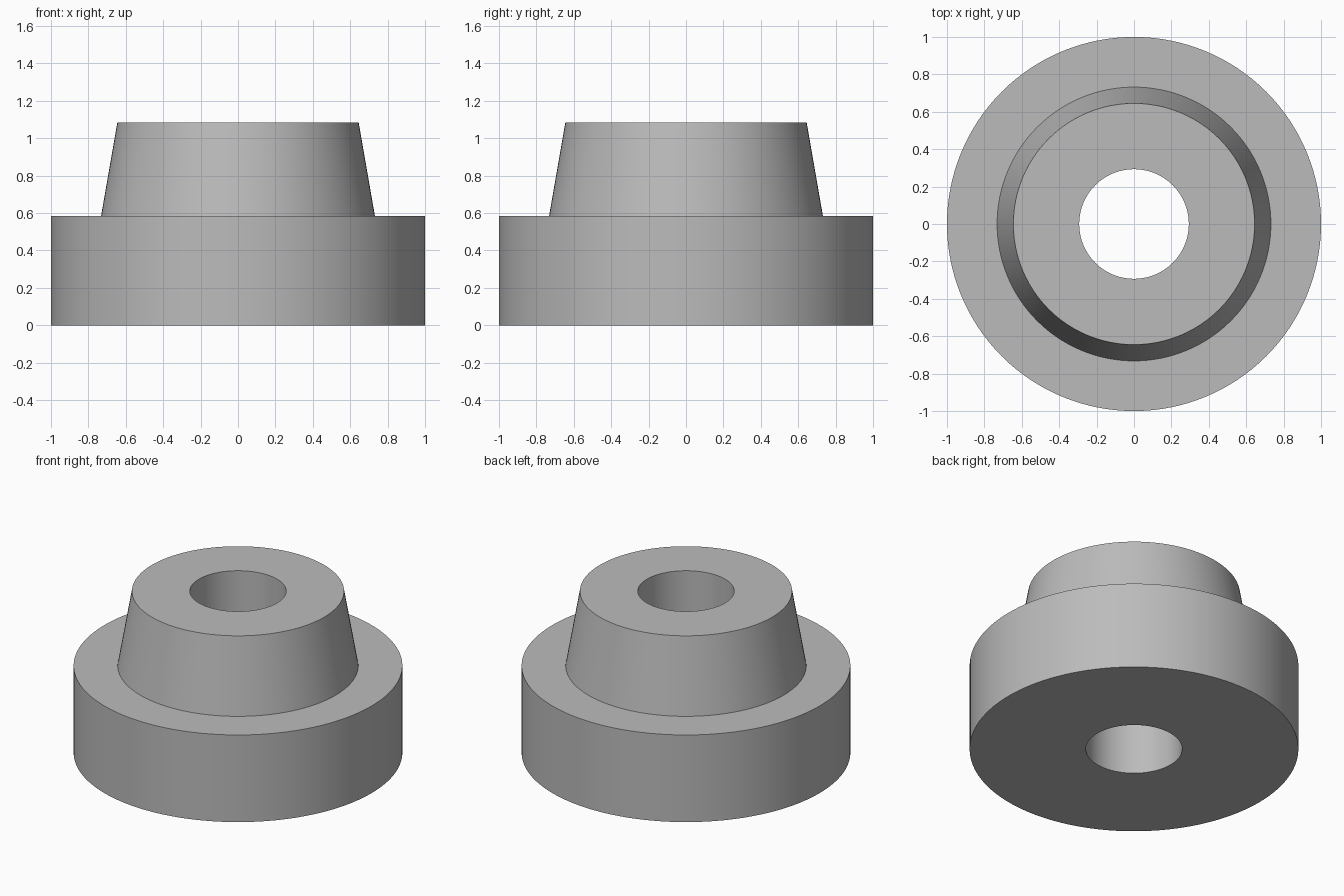
import bpy
import bmesh
from math import cos, sin, tau, radians

cube = bpy.data.objects.get("Cube")
if cube:
    bpy.data.objects.remove(cube, do_unlink=True)

SEGMENTS = 128

# Plain grey material
grey = bpy.data.materials.new("plain_grey")
grey.use_nodes = True
color = (0.5, 0.5, 0.5, 1.0)
grey.diffuse_color = color
grey.node_tree.nodes["Principled BSDF"].inputs["Base Color"].default_value = color


def lathe(name, profile, material):
    """Revolve a closed (radius, height) profile around the z axis."""
    bm = bmesh.new()
    rings = [[bm.verts.new((r * cos(tau * i / SEGMENTS), r * sin(tau * i / SEGMENTS), z))
              for i in range(SEGMENTS)] for r, z in profile]
    for k, ring in enumerate(rings):
        above = rings[(k + 1) % len(rings)]
        for i in range(SEGMENTS):
            j = (i + 1) % SEGMENTS
            bm.faces.new((ring[i], ring[j], above[j], above[i]))
    bmesh.ops.recalc_face_normals(bm, faces=bm.faces)
    mesh = bpy.data.meshes.new(name)
    bm.to_mesh(mesh)
    bm.free()
    mesh.materials.append(material)
    obj = bpy.data.objects.new(name, mesh)
    bpy.context.collection.objects.link(obj)
    bpy.ops.object.select_all(action="DESELECT")
    obj.select_set(True)
    bpy.context.view_layer.objects.active = obj
    bpy.ops.object.shade_smooth_by_angle(angle=radians(30))
    return obj


# Round flange, tapered hub and straight through bore
flange_radius, flange_height = 1.0, 0.585
hub_base_radius, hub_top_radius, hub_top = 0.732, 0.645, 1.085
bore_radius = 0.293

lathe("flanged_bushing", [
    (bore_radius, 0),
    (flange_radius, 0),
    (flange_radius, flange_height),
    (hub_base_radius, flange_height),
    (hub_top_radius, hub_top),
    (bore_radius, hub_top),
], grey)
